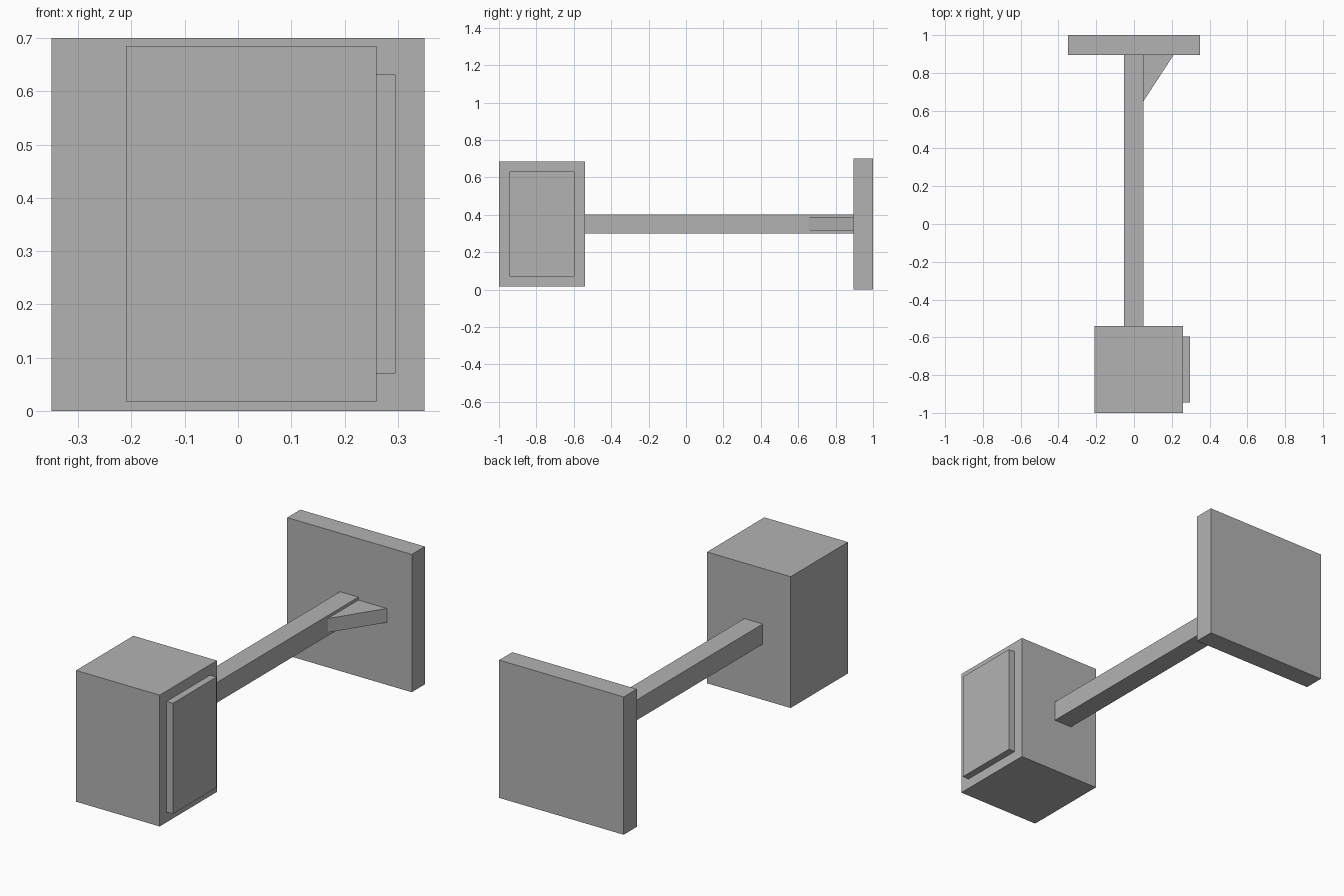
import bpy
import bmesh

if "Cube" in bpy.data.objects:
    bpy.data.objects.remove(bpy.data.objects["Cube"])

grey = bpy.data.materials.new("plain grey")
grey.diffuse_color = (0.45, 0.45, 0.45, 1)
grey.use_nodes = True
grey.node_tree.nodes["Principled BSDF"].inputs["Base Color"].default_value = grey.diffuse_color


def prism(name, outline, z0, z1):
    """Extrude a plan outline (x, y) from z0 up to z1."""
    bm = bmesh.new()
    base = bm.faces.new([bm.verts.new((x, y, z0)) for x, y in outline])
    top = bmesh.ops.extrude_face_region(bm, geom=[base])["geom"]
    bmesh.ops.translate(bm, vec=(0, 0, z1 - z0),
                        verts=[v for v in top if isinstance(v, bmesh.types.BMVert)])
    bmesh.ops.recalc_face_normals(bm, faces=bm.faces)
    mesh = bpy.data.meshes.new(name)
    bm.to_mesh(mesh)
    bm.free()
    mesh.materials.append(grey)
    obj = bpy.data.objects.new(name, mesh)
    bpy.context.collection.objects.link(obj)
    return obj


def box(name, x0, x1, y0, y1, z0, z1):
    return prism(name, [(x0, y0), (x1, y0), (x1, y1), (x0, y1)], z0, z1)


# Square plate at the back
box("back_plate", -0.35, 0.35, 0.895, 1.0, 0.0, 0.70)
# Long square arm
box("arm", -0.053, 0.05, -0.54, 0.895, 0.30, 0.403)
# Triangular brace between arm and plate
prism("brace", [(0.05, 0.65), (0.21, 0.895), (0.05, 0.895)], 0.317, 0.388)
# Block at the front with a raised side panel
box("front_block", -0.21, 0.26, -1.0, -0.54, 0.018, 0.685)
box("side_panel", 0.26, 0.296, -0.945, -0.595, 0.07, 0.632)
